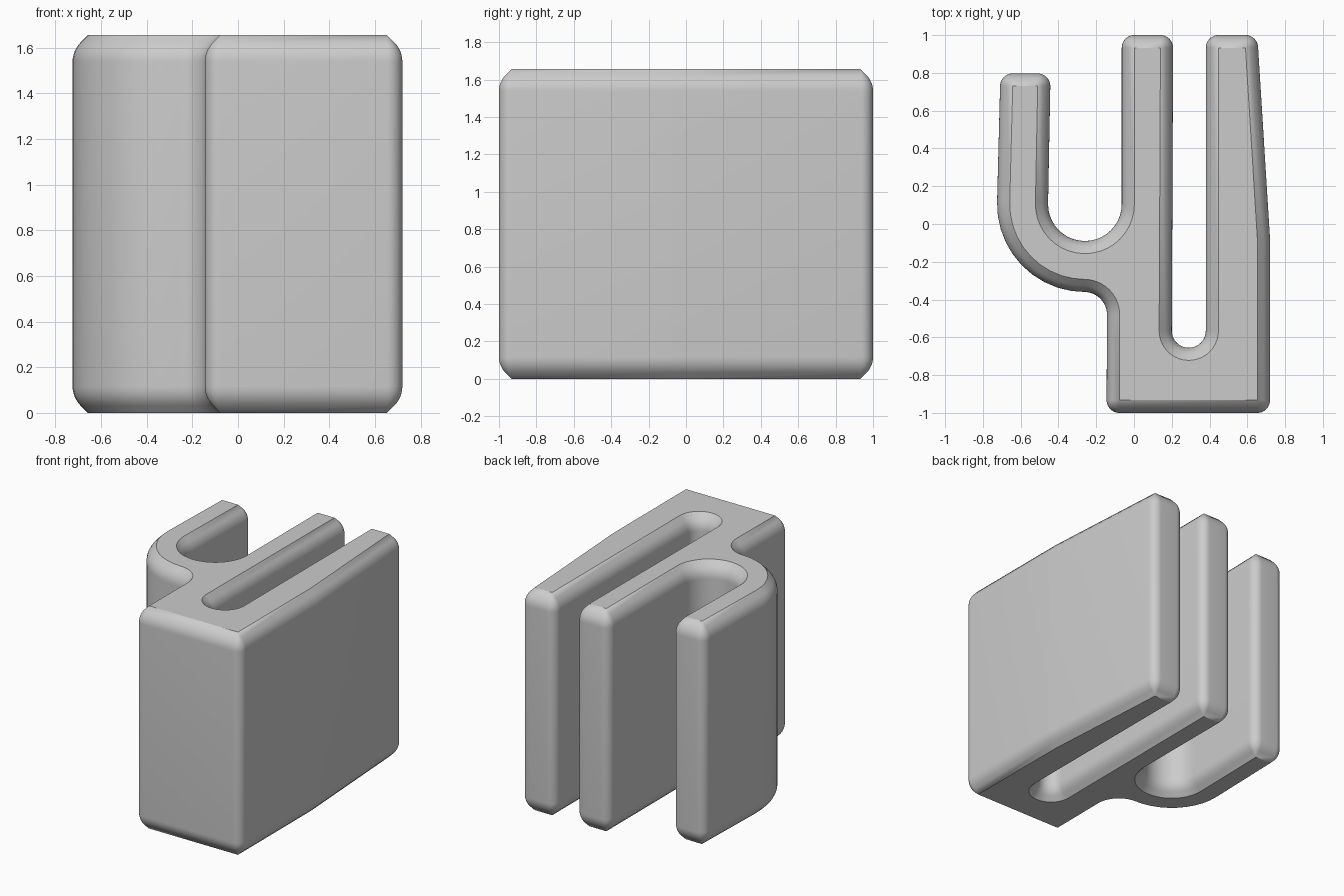
import bpy, bmesh
from math import sin, cos, radians

if "Cube" in bpy.data.objects:
    bpy.data.objects.remove(bpy.data.objects["Cube"], do_unlink=True)

HEIGHT = 1.655
CORNER = 0.067      # corner radius, also the inset of the flat end faces
EDGE_R = 0.12       # radius of the rim rounding


def corner(x, y, start, end):
    return (x, y, CORNER, start, end)


# Outline as arcs joined by straight walls, counter-clockwise.
# (centre x, centre y, radius, start angle, end angle); falling angles are concave.
OUTLINE = [
    # block
    corner(-0.078, -0.933, 180, 270),
    corner(0.653, -0.933, 270, 360),
    # tapered outer arm
    corner(0.653, -0.08, 0, 3.6),
    corner(0.59, 0.933, 3.6, 90),
    corner(0.447, 0.933, 90, 180),
    # narrow slot
    (0.29, -0.565, 0.09, 0, -180),
    # middle arm
    corner(0.14, 0.933, 0, 90),
    corner(0.002, 0.933, 90, 180),
    # hook bowl, tip and outer bend
    (-0.26, 0.105, 0.195, 0, -181.5),
    corner(-0.51, 0.73, -1.5, 90),
    corner(-0.642, 0.73, 90, 178.5),
    (-0.26, 0.105, 0.465, 178.5, 270),
    # fillet back into the block
    (-0.263, -0.48, 0.12, 90, 0),
]


def outline_points(inset):
    """Outline moved inwards by the given distance."""
    points = []
    for x, y, radius, start, end in OUTLINE:
        r = radius - inset if end > start else radius + inset
        steps = max(1, round(abs(end - start) / 9))
        for i in range(steps + 1):
            a = radians(start + (end - start) * i / steps)
            points.append((x + r * cos(a), y + r * sin(a)))
    return points


# Rim section: a bevel at 45 degrees that rounds into the wall
arc_inset = EDGE_R * (1 - cos(radians(45)))
drop = EDGE_R * sin(radians(45)) + CORNER - arc_inset
rim = [(CORNER, 0)]
for i in range(7):
    a = radians(45 * (1 - i / 6))
    rim.append((EDGE_R * (1 - cos(a)), drop - EDGE_R * sin(a)))
section = rim + [(d, HEIGHT - z) for d, z in reversed(rim)]

# Loft the outline through the section and cap both ends
bm = bmesh.new()
rings = [[bm.verts.new((x, y, z)) for x, y in outline_points(d)] for d, z in section]
for low, high in zip(rings, rings[1:]):
    n = len(low)
    for i in range(n):
        j = (i + 1) % n
        bm.faces.new((low[i], low[j], high[j], high[i]))
bm.faces.new(list(reversed(rings[0])))
bm.faces.new(rings[-1])
bmesh.ops.remove_doubles(bm, verts=bm.verts, dist=0.0005)
bmesh.ops.recalc_face_normals(bm, faces=bm.faces)

mesh = bpy.data.meshes.new("hook_clip")
bm.to_mesh(mesh)
bm.free()
clip = bpy.data.objects.new("hook_clip", mesh)
bpy.context.collection.objects.link(clip)

# Plain grey material
GREY = (0.6, 0.6, 0.6, 1)
mat = bpy.data.materials.new("light grey")
mat.use_nodes = True
mat.diffuse_color = GREY
for node in mat.node_tree.nodes:
    if node.type == 'BSDF_PRINCIPLED':
        node.inputs["Base Color"].default_value = GREY
mesh.materials.append(mat)

bpy.ops.object.select_all(action='DESELECT')
clip.select_set(True)
bpy.context.view_layer.objects.active = clip
bpy.ops.object.shade_smooth_by_angle(angle=radians(30))
